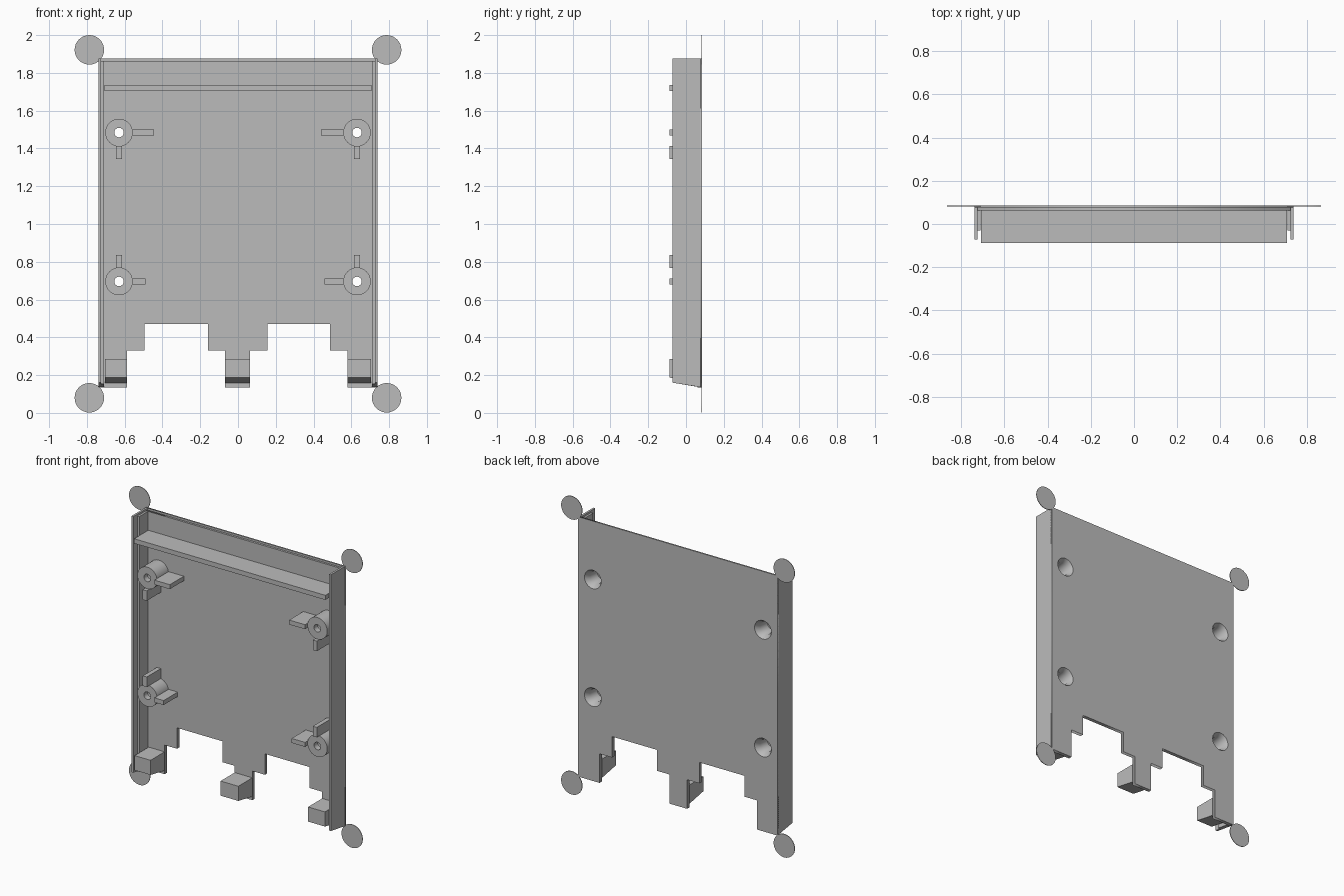
import bpy, bmesh, math
from mathutils import Vector

cube = bpy.data.objects.get("Cube")
if cube:
    bpy.data.objects.remove(cube, do_unlink=True)

GREY = (0.5, 0.5, 0.5, 1)
mat = bpy.data.materials.new("plain grey")
mat.use_nodes = True
mat.diffuse_color = GREY
mat.node_tree.nodes["Principled BSDF"].inputs["Base Color"].default_value = GREY

BACK, INNER, FRONT = 0.086, 0.062, -0.087
BOSS_X, BOSS_Z, SINK_R = 0.63, (0.696, 1.484), 0.062


def finish(name, bm):
    bmesh.ops.recalc_face_normals(bm, faces=bm.faces)
    mesh = bpy.data.meshes.new(name)
    bm.to_mesh(mesh)
    bm.free()
    mesh.materials.append(mat)
    obj = bpy.data.objects.new(name, mesh)
    bpy.context.collection.objects.link(obj)
    return obj


def prism(name, points, direction):
    """Extrude a closed outline along a direction."""
    bm = bmesh.new()
    face = bm.faces.new([bm.verts.new(p) for p in points])
    out = bmesh.ops.extrude_face_region(bm, geom=[face], use_keep_orig=True)
    verts = [g for g in out["geom"] if isinstance(g, bmesh.types.BMVert)]
    bmesh.ops.translate(bm, verts=verts, vec=Vector(direction))
    return finish(name, bm)


def side_prism(name, x0, x1, yz):
    return prism(name, [(x0, y, z) for y, z in yz], (x1 - x0, 0, 0))


def box(name, x0, x1, y0, y1, z0, z1):
    return side_prism(name, x0, x1, [(y0, z0), (y1, z0), (y1, z1), (y0, z1)])


def ring(radius, cx, cz, count=32):
    return [(cx + radius * math.cos(i * math.tau / count),
             cz + radius * math.sin(i * math.tau / count)) for i in range(count)]


def sheet(name, outline, holes, y0, y1):
    """Flat upright sheet with round holes."""
    curve = bpy.data.curves.new(name, "CURVE")
    curve.dimensions, curve.fill_mode = "2D", "BOTH"
    curve.extrude = (y1 - y0) / 2
    for loop in [outline] + holes:
        spline = curve.splines.new("POLY")
        spline.points.add(len(loop) - 1)
        for point, (x, z) in zip(spline.points, loop):
            point.co = (x, z, 0, 1)
        spline.use_cyclic_u = True
    temp = bpy.data.objects.new(name + "_outline", curve)
    bpy.context.collection.objects.link(temp)
    bpy.context.view_layer.update()
    bm = bmesh.new()
    bm.from_mesh(temp.to_mesh())
    temp.to_mesh_clear()
    bpy.data.objects.remove(temp, do_unlink=True)
    bmesh.ops.remove_doubles(bm, verts=bm.verts, dist=1e-5)
    for v in bm.verts:
        x, z, d = v.co
        v.co = (x, (y0 + y1) / 2 - d, z)
    return finish(name, bm)


# Back panel with stepped notches along the bottom
def panel_outline(half, top):
    return [(-half, top), (-half, 0.135), (-0.587, 0.135), (-0.587, 0.33),
            (-0.495, 0.33), (-0.495, 0.47), (-0.16, 0.47), (-0.16, 0.33),
            (-0.068, 0.33), (-0.068, 0.135), (0.063, 0.135), (0.063, 0.33),
            (0.156, 0.33), (0.156, 0.47), (0.487, 0.47), (0.487, 0.33),
            (0.58, 0.33), (0.58, 0.135), (half, 0.135), (half, top)]


holes = [ring(SINK_R, sx * BOSS_X, z) for sx in (-1, 1) for z in BOSS_Z]
sheet("back_panel", panel_outline(0.738, 1.875), holes, 0.076, BACK)
sheet("inner_panel", panel_outline(0.724, 1.862), holes, INNER, 0.076)

# Side walls, inner lips and thin corner discs
for side, s in (("left", 1), ("right", -1)):
    side_prism(side + "_wall", s * 0.724, s * 0.738,
               [(-0.072, 0.16), (BACK, 0.135), (BACK, 1.875), (-0.072, 1.875)])
    side_prism(side + "_lip", s * 0.71, s * 0.724,
               [(-0.03, 0.153), (INNER, 0.138), (INNER, 1.862), (-0.03, 1.862)])
    for level, z in (("lower", 0.08), ("upper", 1.922)):
        disc = [(x, 0.082, h) for x, h in ring(0.078, s * 0.787, z)]
        prism(f"{side}_{level}_corner_disc", disc, (0, 0.004, 0))

# Cross bar near the top
box("cross_bar", -0.708, 0.708, FRONT, INNER, 1.705, 1.736)

# Foot blocks with sloping undersides
for name, x0, x1 in (("right_foot", -0.705, -0.587), ("middle_foot", -0.068, 0.063),
                     ("left_foot", 0.58, 0.705)):
    side_prism(name, x0, x1, [(FRONT, 0.187), (INNER, 0.159), (INNER, 0.285), (FRONT, 0.285)])


# Hollow screw bosses, countersunk from the back
def boss(name, cx, cz):
    profile = [(0.073, 0.066), (0.073, -0.06), (0.025, -0.06), (0.025, -0.02),
               (0.042, -0.02), (0.042, 0.055), (SINK_R, BACK)]
    bm = bmesh.new()
    loops = [[bm.verts.new((x, y, z)) for x, z in ring(r, cx, cz)] for r, y in profile]
    for a, b in zip(loops, loops[1:]):
        for i in range(len(a)):
            j = (i + 1) % len(a)
            bm.faces.new((a[i], a[j], b[j], b[i]))
    obj = finish(name, bm)
    bpy.ops.object.select_all(action="DESELECT")
    obj.select_set(True)
    bpy.context.view_layer.objects.active = obj
    bpy.ops.object.shade_smooth_by_angle(angle=math.radians(35))


for side, s, reaches in (("left", 1, (0.458, 0.44)), ("right", -1, (0.49, 0.444))):
    for level, z, up, reach in zip(("lower", "upper"), BOSS_Z, (1, -1), reaches):
        name, x = f"{side}_{level}", s * BOSS_X
        boss(name + "_boss", x, z)
        box(name + "_side_rib", s * 0.558, s * reach, FRONT, INNER, z - 0.015, z + 0.015)
        box(name + "_upright_rib", x - 0.015, x + 0.015, FRONT, INNER,
            z + up * 0.072, z + up * 0.139)
